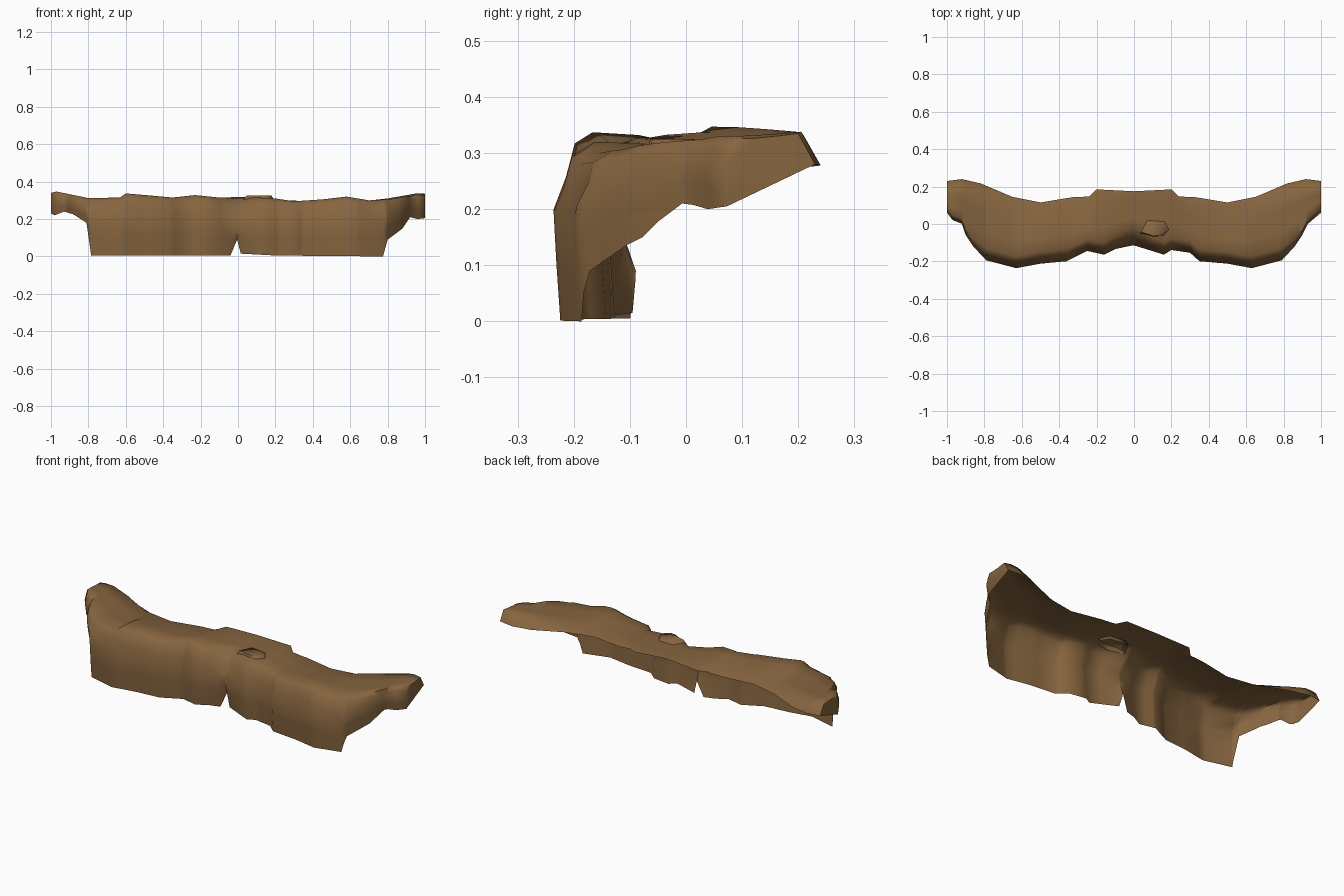
import bpy
import bmesh
from mathutils import Vector

cube = bpy.data.objects.get("Cube")
if cube:
    bpy.data.objects.remove(cube)

brown = bpy.data.materials.new("earth_brown")
brown.use_nodes = True
colour = (0.24, 0.13, 0.05, 1)
brown.diffuse_color = colour
shader = next(n for n in brown.node_tree.nodes if n.type == 'BSDF_PRINCIPLED')
shader.inputs["Base Color"].default_value = colour


def along(profile, x):
    """Height or depth of a profile at x, linear between its points."""
    for (xa, va), (xb, vb) in zip(profile, profile[1:]):
        if x <= xb:
            return va + (vb - va) * max(0, x - xa) / (xb - xa)
    return profile[-1][1]


# Profiles by distance from the middle, shared by both halves
back_edge = [(0, .175), (.2, .185), (.24, .147), (.33, .143), (.5, .115),
             (.65, .145), (.82, .217), (.92, .24), (1, .23)]
back_height = [(0, .315), (.2, .305), (.25, .29), (.6, .28), (.82, .275), (1, .28)]
shoulder_height = [(0, .318), (.2, .31), (.25, .3), (.6, .288), (.8, .31), (.96, .338), (1, .335)]

# Profiles running from right to left end
front_edge = [(-1, .06), (-.97, .02), (-.92, 0), (-.9, -.06), (-.86, -.12),
              (-.79, -.195), (-.63, -.237), (-.5, -.213), (-.36, -.2), (-.25, -.145),
              (-.16, -.165), (-.1, -.135), (-.04, -.122), (-.005, -.115), (.015, -.12),
              (.08, -.14), (.16, -.165), (.2, -.14), (.3, -.155), (.35, -.2), (.5, -.213),
              (.63, -.237), (.79, -.195), (.86, -.12), (.9, -.06), (.93, 0), (1, .06)]
crest = [(-1, .34), (-.97, .347), (-.8, .312), (-.63, .315), (-.6, .337), (-.48, .327),
         (-.35, .315), (-.23, .328), (-.1, .315), (0, .312), (.1, .315), (.2, .31),
         (.3, .295), (.45, .305), (.58, .32), (.7, .3), (.8, .305), (.97, .33), (1, .325)]
base = [(-1, .23), (-.98, .22), (-.93, .24), (-.88, .225), (-.81, .18), (-.785, .005),
        (-.04, .005), (-.005, .09), (.015, .015), (.2, .005), (.775, 0), (.8, .09),
        (.88, .15), (.92, .21), (.96, .2), (1, .205)]


def section(x):
    """Cross-section of the ledge, from its back edge over the top to the foot."""
    a = abs(x)
    back, front = along(back_edge, a), along(front_edge, x)
    top, foot = along(crest, x), along(base, x)
    shoulder = along(shoulder_height, a)
    # The brow sinks towards the cleft in the middle
    sink = max(0, 1 - a / .15)
    # The brow's step shrinks as the cliff runs out into the tips
    step = min(1, max(.4, (.95 - a) / .15))
    lip = top - .02 - .04 * sink
    ridge_y = front + .065 * step + .03 * sink
    shoulder_y = back - .03
    points = [(back, along(back_height, a)), (shoulder_y, shoulder)]
    for t, rise in ((.35, .5), (.7, .9)):
        points.append((shoulder_y + (ridge_y - shoulder_y) * t,
                       shoulder + (top - shoulder) * rise))
    points += [(ridge_y, top), (front + .033 * step, lip)]
    for t, inset in ((.17, .02 * step), (.33, .001), (.65, .006), (1, .013 + .013 * sink)):
        points.append((front + inset, lip + (foot - lip) * t))
    return [Vector((x, y, z)) for y, z in points]


def finish(bm, name, angle):
    mesh = bpy.data.meshes.new(name)
    bm.to_mesh(mesh)
    bm.free()
    mesh.materials.append(brown)
    obj = bpy.data.objects.new(name, mesh)
    bpy.context.collection.objects.link(obj)
    bpy.ops.object.select_all(action='DESELECT')
    obj.select_set(True)
    bpy.context.view_layer.objects.active = obj
    bpy.ops.object.shade_smooth_by_angle(angle=angle)


# Ledge: open shell with a flat top and a front cliff, closed only at its ends
stations = {x for p in (front_edge, crest, base) for x, _ in p}
stations |= {s * x for x, _ in back_edge for s in (-1, 1)}
bm = bmesh.new()
rows = [[bm.verts.new(p) for p in section(x)] for x in sorted(stations)]
for here, after in zip(rows, rows[1:]):
    for j in range(len(here) - 1):
        bm.faces.new((here[j], here[j + 1], after[j + 1], after[j]))
bm.faces.new(rows[-1])
bm.faces.new(list(reversed(rows[0])))
finish(bm, "cliff_ledge", 1.2)

# Rock shelf on the top beside the cleft: an outline raised with sloping sides
outline = [Vector((x, y, .29)) for x, y in
           ((.02, -.05), (.1, -.075), (.16, -.07), (.2, -.03), (.17, .02), (.06, .03))]
centre = sum(outline, Vector()) / len(outline)
rise = Vector((0, 0, .035))
bm = bmesh.new()
bottom = [bm.verts.new(p) for p in outline]
top = [bm.verts.new(p.lerp(centre, .25) + rise) for p in outline]
for i in range(len(outline)):
    bm.faces.new((bottom[i - 1], bottom[i], top[i], top[i - 1]))
bm.faces.new(top)
finish(bm, "middle_shelf", 1.2)
